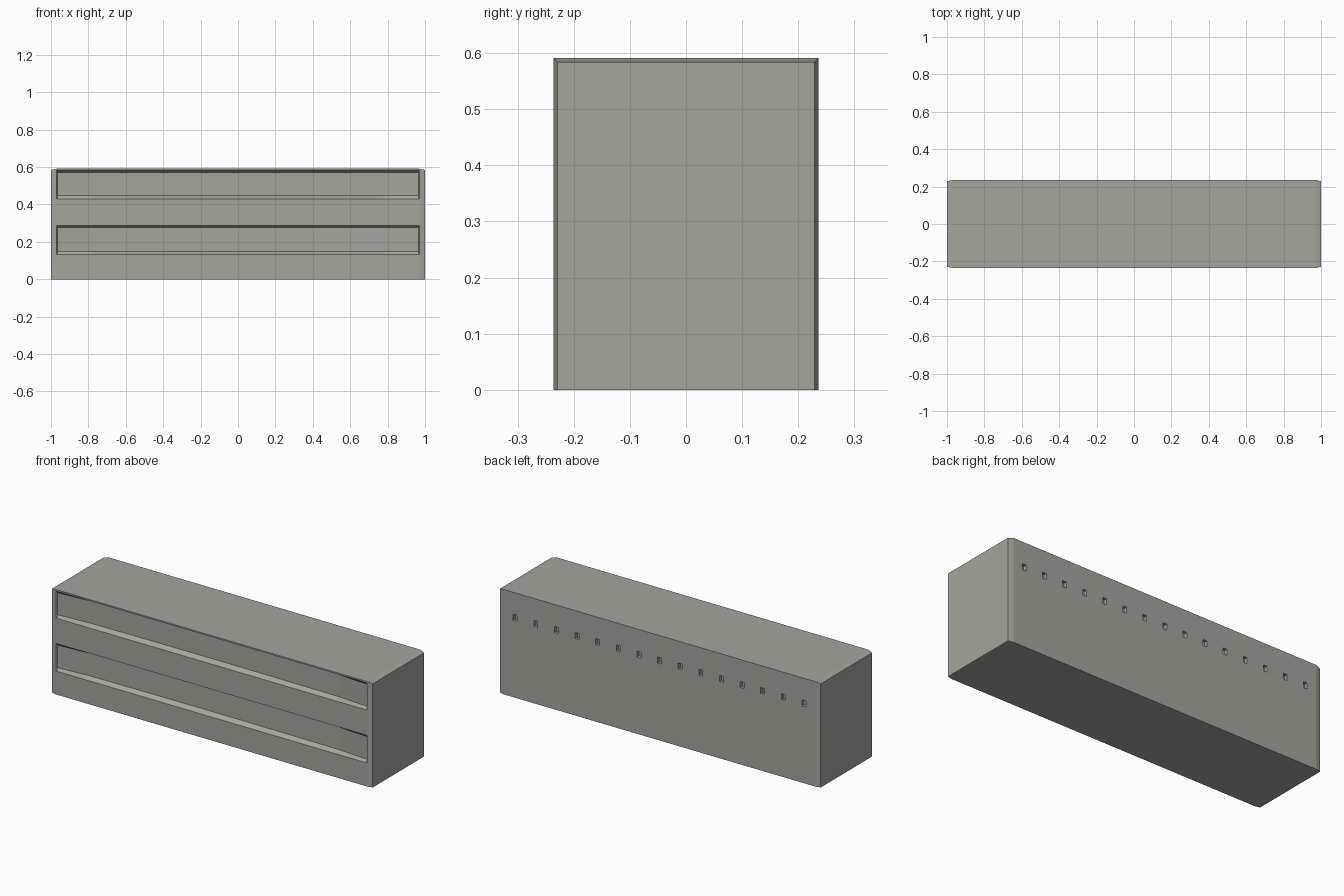
import bpy, bmesh
from mathutils import Matrix, Vector

if "Cube" in bpy.data.objects:
    bpy.data.objects.remove(bpy.data.objects["Cube"])

# One warm grey for the whole block
COLOR = (0.39, 0.37, 0.335, 1)
stone = bpy.data.materials.new("warm_grey_concrete")
stone.use_nodes = True
stone.diffuse_color = COLOR
bsdf = stone.node_tree.nodes["Principled BSDF"]
bsdf.inputs["Base Color"].default_value = COLOR
bsdf.inputs["Roughness"].default_value = 0.9

HALF, TOP, BEVEL = 0.236, 0.591, 0.007


def make_object(name, bm):
    bmesh.ops.recalc_face_normals(bm, faces=bm.faces)
    mesh = bpy.data.meshes.new(name)
    bm.to_mesh(mesh)
    bm.free()
    mesh.materials.append(stone)
    obj = bpy.data.objects.new(name, mesh)
    bpy.context.collection.objects.link(obj)
    return obj


def section(x, depth, inset):
    """Closed cross-section with two recessed bands on the front."""
    front, top = -HALF + inset, TOP - inset
    pts = [(front, 0)]
    for low, high in ((0.132, 0.288), (0.43, 0.583)):
        pts += [(front, low), (front + depth, low + 0.017),
                (front + depth, high - 0.012), (front, high)]
    pts += [(front, top), (-front, top), (-front, 0)]
    return [Vector((x, y, z)) for y, z in pts]


# Block: sections lofted along x, mirrored about the middle
half_stations = [(1.0, 0, BEVEL), (0.97, 0, 0), (0.965, 0.008, 0),
                 (0.775, 0.021, 0), (0.6, 0.023, 0), (0.4, 0.025, 0),
                 (0.18, 0.026, 0)]
stations = [(-x, d, i) for x, d, i in half_stations] + half_stations[::-1]

bm = bmesh.new()
rings = [[bm.verts.new(p) for p in section(*s)] for s in stations]
for a, b in zip(rings, rings[1:]):
    for i in range(len(a)):
        j = (i + 1) % len(a)
        bm.faces.new((a[i], a[j], b[j], b[i]))
bm.faces.new(rings[0])
bm.faces.new(rings[-1][::-1])
bmesh.ops.remove_doubles(bm, verts=bm.verts, dist=0.00001)
block = make_object("wall_block", bm)

# Row of small slots sunk into the back
SLOTS = 15
bm = bmesh.new()
for i in range(SLOTS):
    x = -0.9 + 1.8 * i / (SLOTS - 1)
    bmesh.ops.create_cube(bm, size=1, matrix=Matrix.Translation((x, HALF, 0.45))
                          @ Matrix.Diagonal((0.024, 0.04, 0.034, 1)))
cutter = make_object("slot_cutter", bm)
cutter.hide_render = True

mod = block.modifiers.new("back_slots", "BOOLEAN")
mod.operation = "DIFFERENCE"
mod.solver = "EXACT"
mod.object = cutter
bpy.context.view_layer.objects.active = block
block.select_set(True)
bpy.ops.object.modifier_apply(modifier=mod.name)
bpy.data.objects.remove(cutter)
